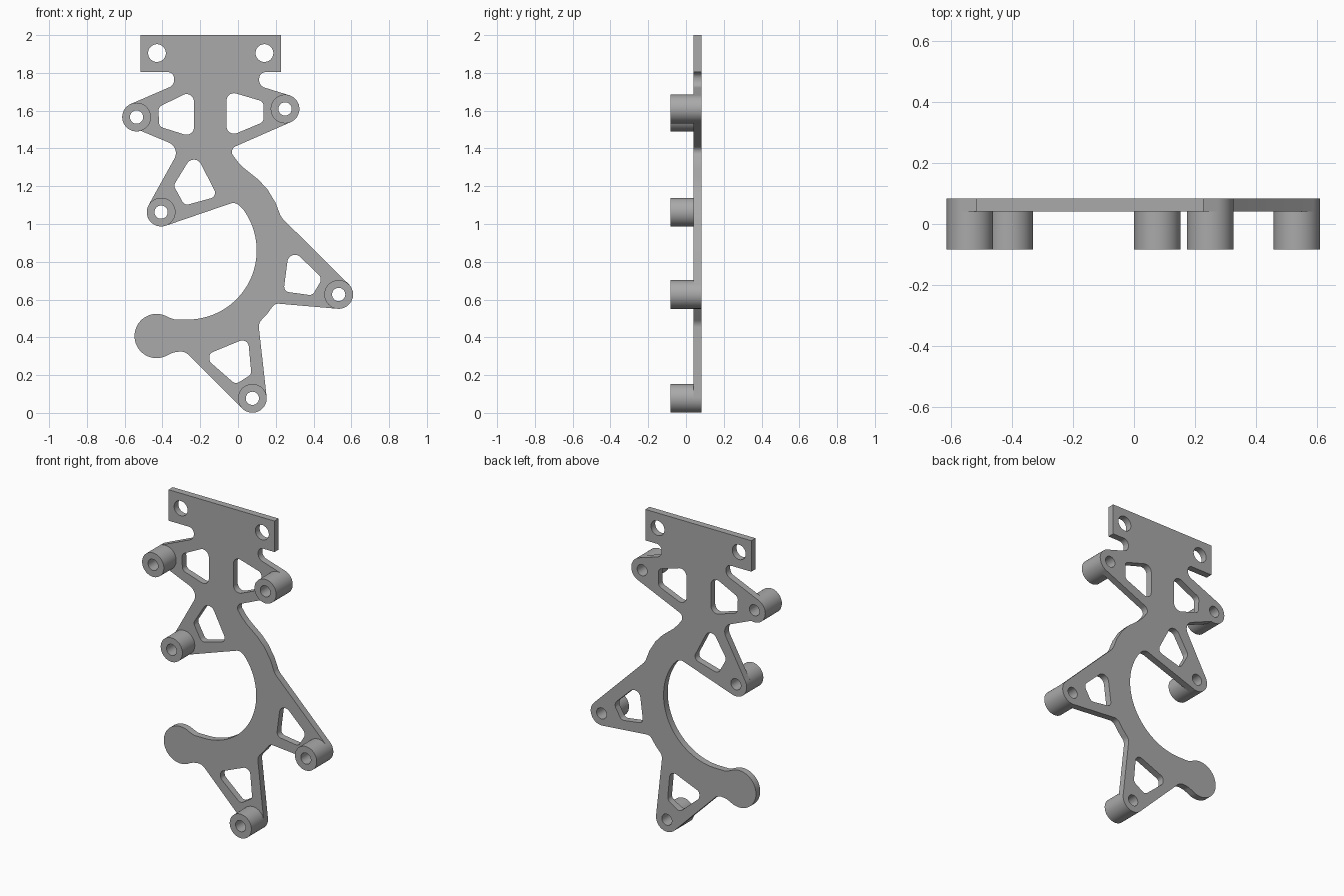
import bpy, bmesh, math
from mathutils import Vector, Matrix

if "Cube" in bpy.data.objects:
    bpy.data.objects.remove(bpy.data.objects["Cube"])

steel = bpy.data.materials.new("plain grey")
steel.diffuse_color = (0.4, 0.4, 0.4, 1)
steel.use_nodes = True
steel.node_tree.nodes["Principled BSDF"].inputs["Base Color"].default_value = steel.diffuse_color

BACK, FACE, FRONT = 0.083, 0.041, -0.083
BOSS_R, BORE_R = 0.076, 0.035


def arc(c, r, a0, a1, step=7):
    """Points on an arc, in degrees from a0 to a1."""
    n = max(2, round(abs(a1 - a0) / step))
    return [(c[0] + r * math.cos(math.radians(a0 + (a1 - a0) * i / n)),
             c[1] + r * math.sin(math.radians(a0 + (a1 - a0) * i / n)), 0) for i in range(n + 1)]


def circle(c, r):
    return arc(c, r, 0, 360)[:-1]


def rounded(pts):
    """Closed loop whose corners (x, z, radius) are filleted."""
    out = []
    for i, (x, z, r) in enumerate(pts):
        p = Vector((x, z))
        if r == 0:
            out.append(p)
            continue
        a = Vector(pts[i - 1][:2]) - p
        b = Vector(pts[(i + 1) % len(pts)][:2]) - p
        la, lb = a.length, b.length
        a.normalize()
        b.normalize()
        half = a.angle(b) / 2
        t = min(r / math.tan(half), la * 0.49, lb * 0.49)
        r = t * math.tan(half)
        c = p + (a + b).normalized() * (r / math.sin(half))
        s, e = p + a * t - c, p + b * t - c
        a0 = math.atan2(s.y, s.x)
        d = (math.atan2(e.y, e.x) - a0 + math.pi) % (2 * math.pi) - math.pi
        n = max(3, round(abs(d) / 0.16))
        out += [c + r * Vector((math.cos(a0 + d * k / n), math.sin(a0 + d * k / n)))
                for k in range(n + 1)]
    return [(p[0], p[1]) for p in out]


def slab(name, loops, y0, y1):
    """Extrude an outline with holes from y0 to y1."""
    cu = bpy.data.curves.new(name, 'CURVE')
    cu.dimensions, cu.fill_mode = '2D', 'BOTH'
    cu.extrude = abs(y1 - y0) / 2
    for loop in loops:
        sp = cu.splines.new('POLY')
        sp.points.add(len(loop) - 1)
        for q, p in zip(sp.points, loop):
            q.co = (p[0], p[1], 0, 1)
        sp.use_cyclic_u = True
    ob = bpy.data.objects.new(name, cu)
    bpy.context.collection.objects.link(ob)
    bpy.ops.object.select_all(action='DESELECT')
    ob.select_set(True)
    bpy.context.view_layer.objects.active = ob
    bpy.ops.object.convert(target='MESH')
    ob = bpy.context.view_layer.objects.active
    bm = bmesh.new()
    bm.from_mesh(ob.data)
    bmesh.ops.remove_doubles(bm, verts=bm.verts, dist=1e-5)
    bm.transform(Matrix.Translation((0, (y0 + y1) / 2, 0)) @ Matrix.Rotation(math.pi / 2, 4, 'X'))
    bmesh.ops.recalc_face_normals(bm, faces=bm.faces)
    bm.to_mesh(ob.data)
    bm.free()
    ob.data.materials.clear()
    ob.data.materials.append(steel)
    bpy.ops.object.shade_smooth_by_angle(angle=math.radians(30))
    return ob


# Boss centres with the start and end angle of the plate edge round each
bosses = {
    "upper_right": ((0.249, 1.609), 73, -66),
    "right": ((0.533, 0.627), 45, -95),
    "bottom": ((0.076, 0.077), 5, -134),
    "left": ((-0.407, 1.063), -71, -210),
    "upper_left": ((-0.537, 1.566), -73, -247),
}


def lobe(key):
    c, a0, a1 = bosses[key]
    return arc(c, BOSS_R, a0, a1)


# Plate outline, clockwise from the top left corner
outline = [(-0.515, 2, 0), (0.227, 2, 0), (0.227, 1.804, 0), (0.112, 1.804, 0.042), (0.112, 1.731, 0.042)]
outline += lobe("upper_right")
outline += [(-0.05, 1.395, 0.05), (0, 1.328, 0), (0.034, 1.294, 0), (0.108, 1.235, 0),
            (0.156, 1.183, 0), (0.198, 1.114, 0), (0.225, 1.045, 0.03), (0.237, 1.027, 0)]
outline += lobe("right")
outline += [(0.195, 0.58, 0.04), (0.156, 0.526, 0), (0.108, 0.474, 0.05)]
outline += lobe("bottom")
outline += [(-0.283, 0.328, 0.07), (-0.341, 0.32, 0.04)]
outline += arc((-0.431, 0.407), 0.117, -57, -302)        # round end of the hook
outline += [(-0.335, 0.494, 0.03)]
outline += arc((-0.267, 0.86), 0.366, -92, 36, 4)        # inside of the hook
outline += [(-0.012, 1.118, 0.05)]
outline += lobe("left")
outline += [(-0.304, 1.405, 0.06)]
outline += lobe("upper_left")
outline += [(-0.338, 1.735, 0.042), (-0.338, 1.804, 0.042), (-0.515, 1.804, 0)]

# Lightening windows
windows = [
    [(-0.061, 1.706, .04), (0.135, 1.648, .03), (0.135, 1.54, .03), (-0.061, 1.458, .04)],
    [(-0.233, 1.712, .04), (-0.233, 1.458, .04), (-0.418, 1.516, .03), (-0.421, 1.619, .03)],
    [(-0.23, 1.384, .042), (-0.108, 1.146, .03), (-0.283, 1.098, .03), (-0.341, 1.204, .03)],
    [(0.272, 0.881, .04), (0.447, 0.712, .035), (0.394, 0.622, .03), (0.241, 0.643, .03)],
    [(0.053, 0.399, .035), (0.071, 0.204, .03), (-0.013, 0.151, .03), (-0.151, 0.272, .03),
     (-0.151, 0.315, .025)],
]

holes = [circle((x, 1.905), 0.047) for x in (-0.429, 0.14)]
holes += [circle(b[0], BORE_R) for b in bosses.values()]
slab("bracket_plate", [rounded(outline)] + [rounded(w) for w in windows] + holes, FACE, BACK)

# Tubular standoffs on the front
for key, (c, _, _) in bosses.items():
    slab(key + "_standoff", [circle(c, BOSS_R), circle(c, BORE_R)], FRONT, FACE)
